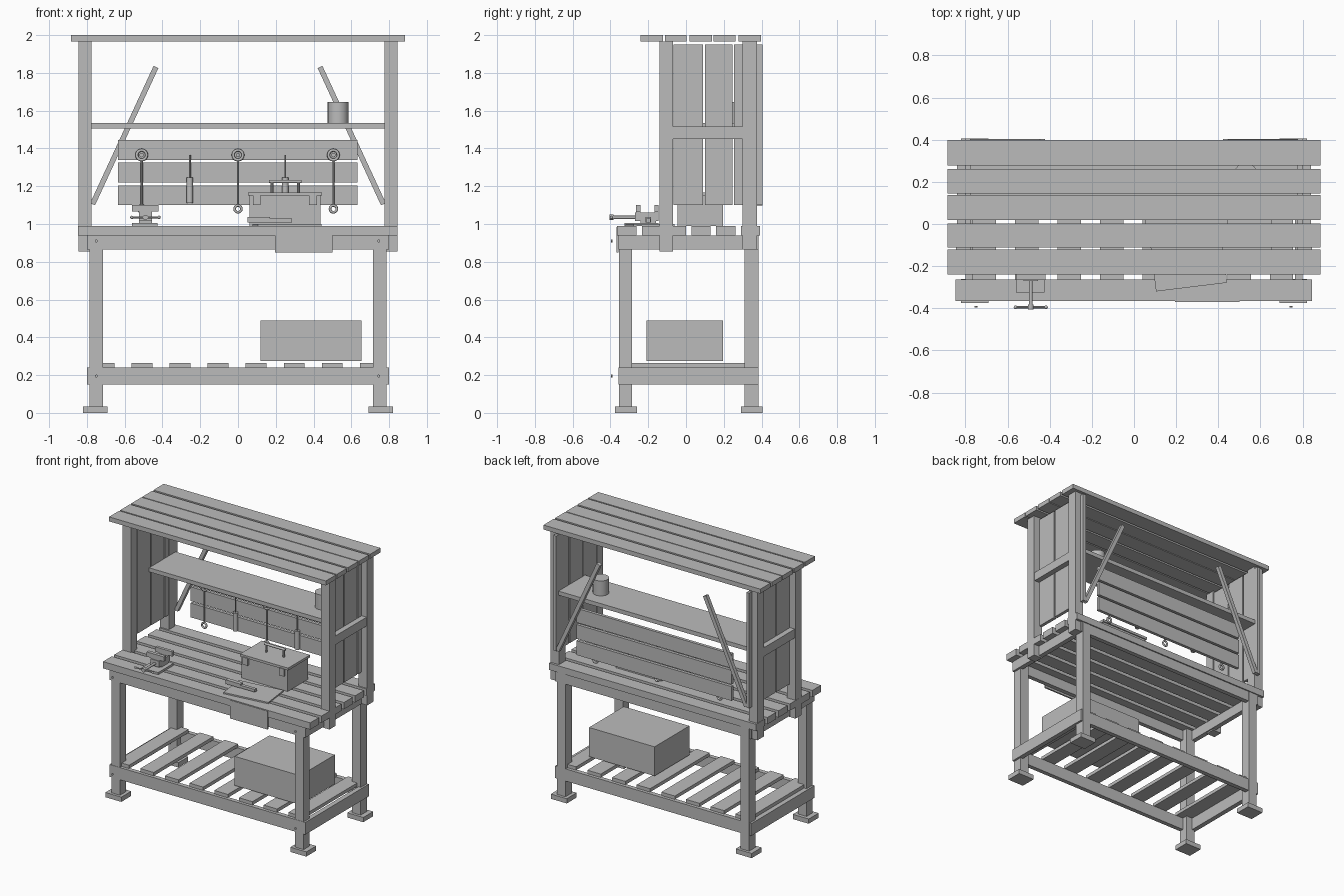
import bpy
import math
from mathutils import Vector, Matrix

if "Cube" in bpy.data.objects:
    bpy.data.objects.remove(bpy.data.objects["Cube"], do_unlink=True)

grey = bpy.data.materials.new("weathered grey")
grey.use_nodes = True
COLOR = (0.5, 0.5, 0.5, 1)
grey.diffuse_color = COLOR
grey.node_tree.nodes["Principled BSDF"].inputs["Base Color"].default_value = COLOR


def finish(name):
    ob = bpy.context.object
    ob.name = name
    ob.data.materials.append(grey)
    return ob


def box(name, x, y, z, turn=0):
    """Box from (min, max) ranges, optionally turned about z."""
    bpy.ops.mesh.primitive_cube_add(size=1)
    ob = finish(name)
    size = [r[1] - r[0] for r in (x, y, z)]
    ob.data.transform(Matrix.Diagonal((*size, 1)))
    ob.location = [(r[0] + r[1]) / 2 for r in (x, y, z)]
    ob.rotation_euler.z = turn
    return ob


def rod(name, a, b, r, sides=16):
    """Cylinder between two points."""
    a, b = Vector(a), Vector(b)
    bpy.ops.mesh.primitive_cylinder_add(radius=r, depth=(b - a).length, vertices=sides)
    ob = finish(name)
    ob.location = (a + b) / 2
    ob.rotation_euler = (b - a).to_track_quat("Z", "Y").to_euler()
    bpy.ops.object.shade_smooth_by_angle(angle=math.radians(40))
    return ob


def ring(name, x, y, z, major, minor):
    bpy.ops.mesh.primitive_torus_add(location=(x, y, z), rotation=(math.pi / 2, 0, 0),
                                     major_radius=major, minor_radius=minor,
                                     major_segments=20, minor_segments=8)
    bpy.ops.object.shade_smooth()
    return finish(name)


def span(name, x0, x1, y, z):
    """The same box on both sides of the bench."""
    box(name + "_left", (x0, x1), y, z)
    box(name + "_right", (-x1, -x0), y, z)


# Legs, feet and the two rail frames
for end, leg_y, foot_y in (("front", (-.355, -.285), (-.375, -.26)),
                           ("back", (.31, .385), (.29, .405))):
    span(end + "_leg", .715, .785, leg_y, (.03, .94))
    span(end + "_foot", .69, .82, foot_y, (0, .035))
for level, z in (("lower", (.15, .24)), ("upper", (.865, .94))):
    box(level + "_front_rail", (-.80, .80), (-.357, -.325), z)
    box(level + "_back_rail", (-.80, .80), (.35, .383), z)
    span(level + "_side_rail", .765, .80, (-.355, .383), z)
for x in (-.75, .745):
    for z in (.195, .91):
        rod("bolt", (x, -.397, z), (x, -.39, z), .008, 8)

# Lower slats and storage crate
for i in range(8):
    x = -.71 + i * .2015
    box("lower_slat", (x - .055, x + .055), (-.335, .36), (.24, .265))
box("crate", (.12, .655), (-.21, .195), (.275, .49))

# Worktop planks
for i in range(6):
    y = -.365 + i * .131
    box("worktop_plank", (-.847, .845), (y, y + .102), (.94, .99))
box("front_patch", (.195, .50), (-.369, -.357), (.85, .985))

# Upper posts, side boards and side rails
span("front_post", .775, .845, (-.14, -.07), (.855, 1.967))
span("back_post", .775, .845, (.30, .375), (.865, 1.967))
span("side_rail", .80, .84, (-.07, .30), (1.45, 1.515))
for y in ((-.065, .09), (.10, .245), (.255, .405)):
    span("side_board", .776, .80, y, (1.10, 1.95))

# Roof planks
for y in ((-.24, -.122), (-.112, .003), (.018, .138), (.145, .262), (.278, .398)):
    box("roof_plank", (-.885, .885), y, (1.967, 2))

# Shelf, pot, back boards and diagonal braces
box("shelf", (-.775, .775), (.07, .38), (1.505, 1.535))
rod("pot", (.53, .235, 1.535), (.53, .235, 1.645), .055, 24)
for z in (1.10, 1.22, 1.34):
    box("back_board", (-.635, .632), (.352, .375), (z, z + .105))
for side in (-1, 1):
    brace = box("brace", (-.014, .014), (.376, .404), (-.4, .4))
    brace.location.x, brace.location.z = side * .602, 1.468
    brace.rotation_euler.y = -side * math.atan2(.335, .725)

# Hanging spanners and screwdrivers
for x in (-.51, 0, .505):
    ring("spanner_head", x, .335, 1.365, .026, .008)
    rod("spanner_shaft", (x, .335, 1.34), (x, .335, 1.10), .006, 8)
    ring("spanner_end", x, .335, 1.08, .018, .007)
    rod("hook", (x, .352, 1.365), (x, .315, 1.365), .012, 8)
for x in (-.255, .25):
    rod("screwdriver_blade", (x, .335, 1.24), (x, .335, 1.365), .005, 8)
    rod("screwdriver_handle", (x, .335, 1.11), (x, .335, 1.245), .018, 12)

# Toolbox with lid, latches and handle
box("toolbox", (.062, .437), (-.045, .195), (.99, 1.15))
box("toolbox_lid", (.053, .446), (-.053, .203), (1.15, 1.168))
for x in (.10, .397):
    box("latch", (x - .02, x + .02), (-.06, -.045), (1.10, 1.155))
for x in (.18, .32):
    rod("handle_post", (x, .075, 1.165), (x, .075, 1.225), .008, 8)
rod("handle_bar", (.165, .075, 1.225), (.335, .075, 1.225), .009, 10)

# Sheet and chisel lying on the worktop
box("sheet", (.09, .43), (-.30, -.08), (.99, 1.0), math.radians(7))
box("chisel_handle", (.05, .17), (-.215, -.185), (1.008, 1.038))
box("chisel_blade", (.17, .285), (-.212, -.188), (1.008, 1.028))

# Bench vise
box("vise_base", (-.56, -.425), (-.325, -.145), (.99, 1.006))
box("vise_neck", (-.525, -.455), (-.24, -.16), (1.0, 1.03))
box("vise_body", (-.525, -.455), (-.27, -.145), (1.015, 1.06))
for y in ((-.265, -.24), (-.167, -.145)):
    box("vise_jaw", (-.56, -.42), y, (1.065, 1.10))
    box("vise_jaw_stem", (-.525, -.455), y, (1.03, 1.07))
rod("vise_screw", (-.49, -.39, 1.035), (-.49, -.24, 1.035), .009, 12)
rod("vise_screw_head", (-.49, -.405, 1.035), (-.49, -.383, 1.035), .014, 12)
rod("vise_handle", (-.56, -.395, 1.035), (-.42, -.395, 1.035), .005, 8)
for x in (-.562, -.418):
    bpy.ops.mesh.primitive_uv_sphere_add(segments=12, ring_count=8, radius=.009,
                                         location=(x, -.395, 1.035))
    bpy.ops.object.shade_smooth()
    finish("vise_handle_knob")
